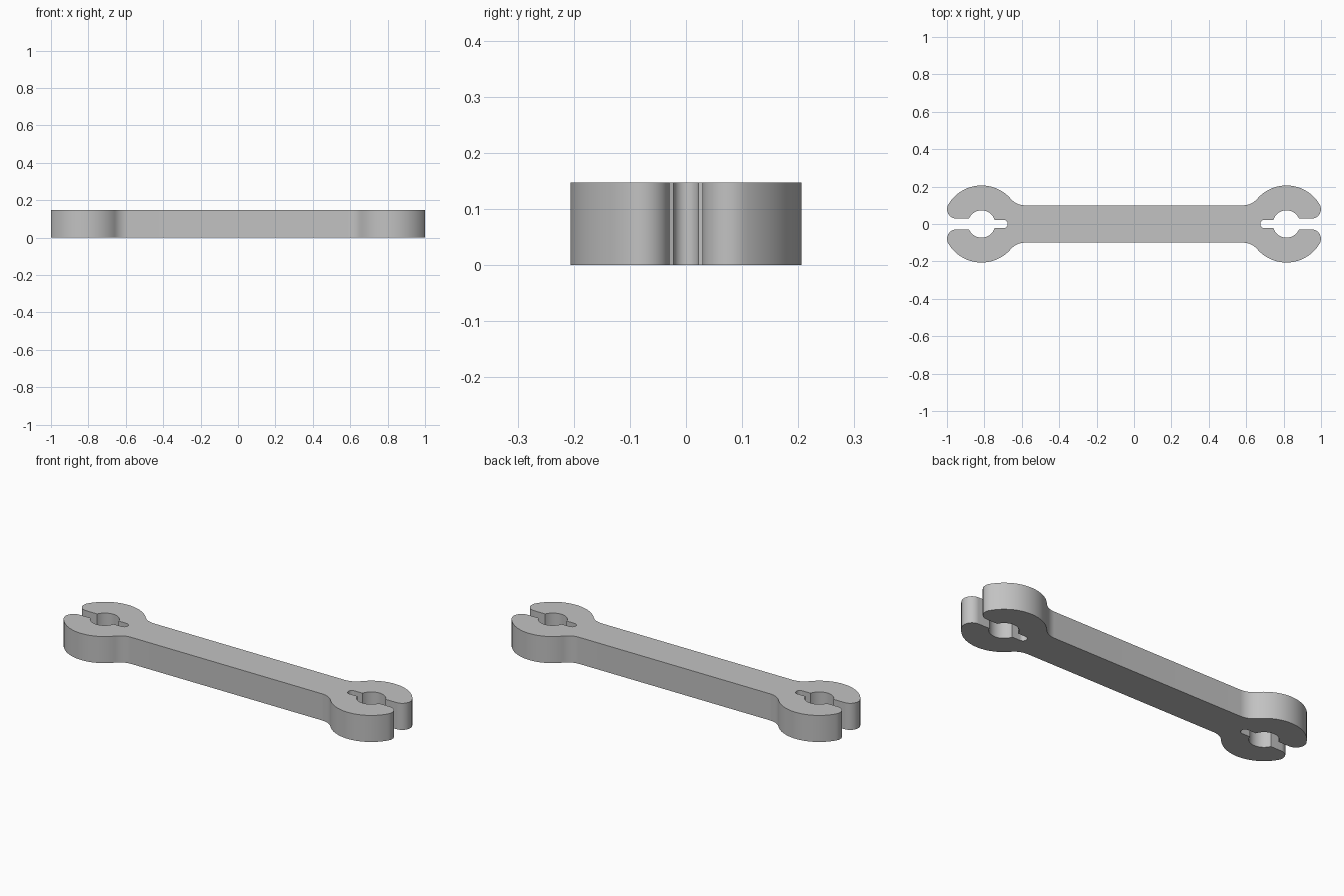
import bpy, bmesh
from math import sin, cos, asin, acos, atan2, sqrt, pi

cube = bpy.data.objects.get("Cube")
if cube:
    bpy.data.objects.remove(cube, do_unlink=True)

THICK = 0.147
HEAD_X, HEAD_R = 0.815, 0.206     # jaw head
SHAFT_W, NECK_R = 0.1, 0.1        # half width of the shaft, neck fillet
LIP_R, MOUTH_W = 0.05, 0.029      # rounded jaw tips, half width of the mouth
HOLE_R = 0.073                    # round hole
SLOT_W, SLOT_X = 0.022, 0.675     # relief slot behind the hole


def arc(cx, cy, r, a0, a1, n):
    """Points along an arc, both ends included."""
    return [(cx + r * cos(a0 + (a1 - a0) * i / n),
             cy + r * sin(a0 + (a1 - a0) * i / n)) for i in range(n + 1)]


def quarter_outline():
    """Outline from the shaft edge round one jaw to the relief slot."""
    neck_y = SHAFT_W + NECK_R
    neck_x = HEAD_X - sqrt((HEAD_R + NECK_R) ** 2 - neck_y ** 2)
    neck_a = atan2(neck_y, neck_x - HEAD_X)
    lip_y = MOUTH_W + LIP_R
    lip_x = HEAD_X + sqrt((HEAD_R - LIP_R) ** 2 - lip_y ** 2)
    lip_a = atan2(lip_y, lip_x - HEAD_X)
    pts = arc(neck_x, neck_y, NECK_R, -pi / 2, neck_a - pi, 12)
    pts += arc(HEAD_X, 0, HEAD_R, neck_a, lip_a, 40)[1:]
    pts += arc(lip_x, lip_y, LIP_R, lip_a, -pi / 2, 20)[1:]
    pts += arc(HEAD_X, 0, HOLE_R, asin(MOUTH_W / HOLE_R),
               pi - asin(SLOT_W / HOLE_R), 24)
    pts += arc(SLOT_X + SLOT_W, 0, SLOT_W, pi / 2, pi, 10)
    return pts


# Mirror the quarter into a full closed outline
quarter = quarter_outline()
right = quarter + [(x, -y) for x, y in reversed(quarter[:-1])]
outline = right + [(-x, y) for x, y in reversed(right)]

# Extrude the outline into a solid plate
bm = bmesh.new()
face = bm.faces.new([bm.verts.new((x, y, 0)) for x, y in outline])
result = bmesh.ops.extrude_face_region(bm, geom=[face])
top = [g for g in result["geom"] if isinstance(g, bmesh.types.BMVert)]
bmesh.ops.translate(bm, verts=top, vec=(0, 0, THICK))
bmesh.ops.recalc_face_normals(bm, faces=bm.faces)

mesh = bpy.data.meshes.new("double_ended_wrench")
bm.to_mesh(mesh)
bm.free()
wrench = bpy.data.objects.new("double_ended_wrench", mesh)
bpy.context.collection.objects.link(wrench)

# Plain grey
grey = bpy.data.materials.new("plain_grey")
grey.use_nodes = True
colour = (0.54, 0.54, 0.54, 1)
grey.diffuse_color = colour
grey.node_tree.nodes["Principled BSDF"].inputs["Base Color"].default_value = colour
mesh.materials.append(grey)

# Smooth curved walls, crisp rims
bpy.ops.object.select_all(action="DESELECT")
wrench.select_set(True)
bpy.context.view_layer.objects.active = wrench
bpy.ops.object.shade_smooth_by_angle(angle=pi / 6)
